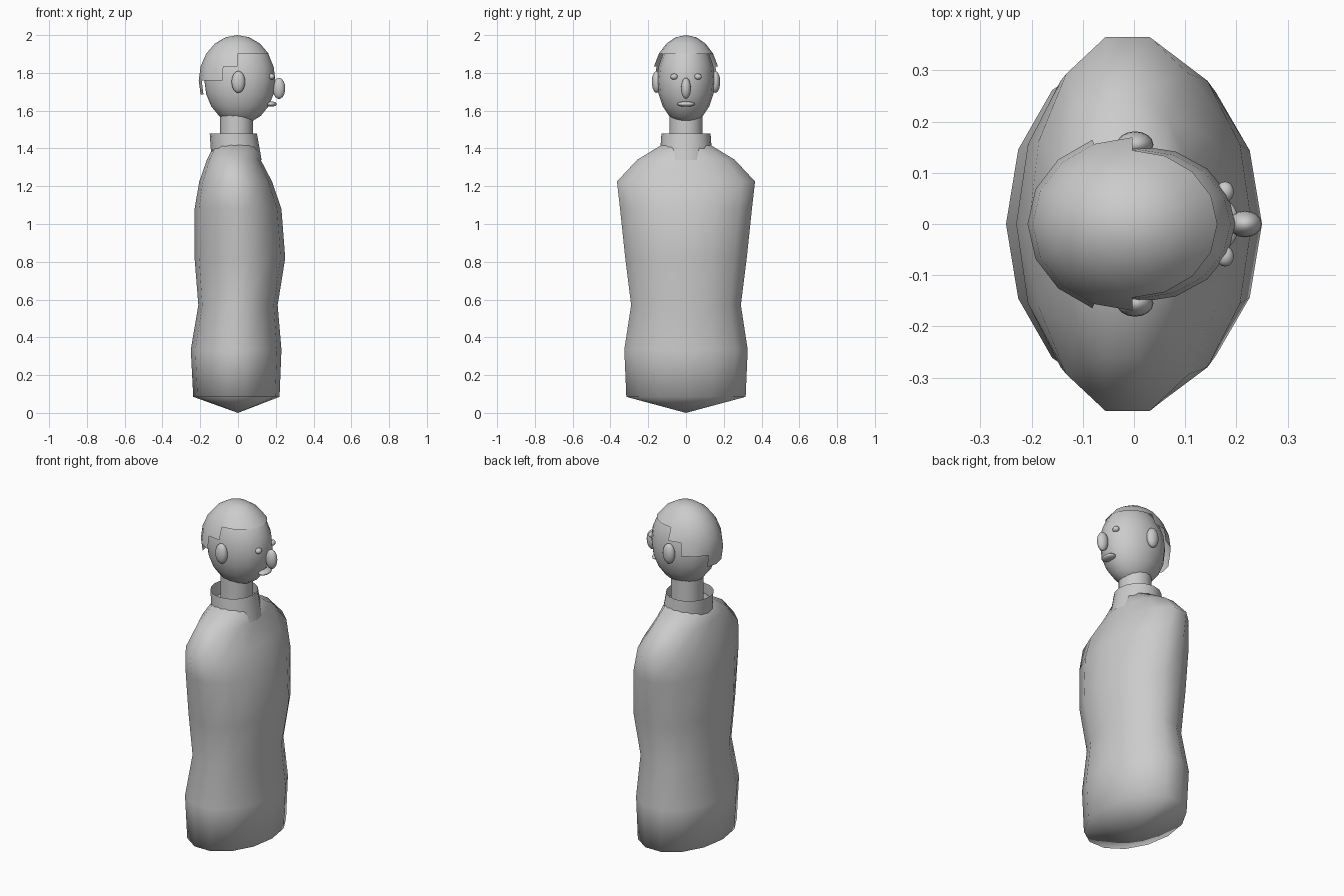
import bpy, bmesh
from math import sin, cos, pi, degrees, atan2, hypot
from mathutils import Matrix

old = bpy.data.objects.get("Cube")
if old:
    bpy.data.objects.remove(old, do_unlink=True)

clay = bpy.data.materials.new("plain_grey")
clay.use_nodes = True
grey = (0.6, 0.6, 0.6, 1)
clay.diffuse_color = grey
clay.node_tree.nodes["Principled BSDF"].inputs["Base Color"].default_value = grey


def finish(name, bm):
    for f in bm.faces:
        f.smooth = True
    mesh = bpy.data.meshes.new(name)
    bm.to_mesh(mesh)
    bm.free()
    mesh.materials.append(clay)
    obj = bpy.data.objects.new(name, mesh)
    bpy.context.collection.objects.link(obj)
    return obj


def loft(name, rings, sides, tip=None, cap=False):
    """Skin ellipse rings given as (z, back x, front x, half width)."""
    bm = bmesh.new()
    loops = []
    for z, back, front, half in rings:
        mid, rx = (back + front) / 2, (front - back) / 2
        angles = [2 * pi * i / sides for i in range(sides)]
        loops.append([bm.verts.new((mid + rx * cos(a), half * sin(a), z)) for a in angles])
    for low, high in zip(loops, loops[1:]):
        for i in range(sides):
            j = (i + 1) % sides
            bm.faces.new((low[i], low[j], high[j], high[i]))
    if tip:
        point = bm.verts.new(tip)
        for i in range(sides):
            bm.faces.new((loops[0][(i + 1) % sides], loops[0][i], point))
    if cap:
        bm.faces.new(loops[-1])
    return finish(name, bm)


def ellipsoid(name, centre, radii, keep=None):
    """Scaled sphere; keep(latitude, longitude from the front) trims faces."""
    bm = bmesh.new()
    bmesh.ops.create_uvsphere(bm, u_segments=16, v_segments=10, radius=1)
    if keep:
        drop = []
        for f in bm.faces:
            c = f.calc_center_median()
            lat = degrees(atan2(c.z, hypot(c.x, c.y)))
            lon = abs(degrees(atan2(c.y, c.x)))
            if not keep(lat, lon):
                drop.append(f)
        bmesh.ops.delete(bm, geom=drop, context='FACES')
    bm.transform(Matrix.Translation(centre) @ Matrix.Diagonal((*radii, 1)))
    return finish(name, bm)


# Torso with a shallow pointed underside
loft("torso", [
    (0.085, -0.237, 0.22, 0.324),
    (0.335, -0.25, 0.23, 0.335),
    (0.57, -0.21, 0.21, 0.298),
    (0.82, -0.23, 0.25, 0.33),
    (1.08, -0.23, 0.23, 0.358),
    (1.225, -0.205, 0.18, 0.375),
    (1.34, -0.165, 0.12, 0.265),
    (1.42, -0.125, 0.10, 0.13),
], 14, tip=(0, 0, 0), cap=True)

# Neck and open collar
loft("neck", [(1.38, -0.095, 0.08, 0.088), (1.6, -0.095, 0.08, 0.088)], 16)
loft("collar", [(1.34, -0.14, 0.125, 0.14), (1.48, -0.15, 0.10, 0.13)], 16)

# Head and stepped hair shell
ellipsoid("head", (0.01, 0, 1.76), (0.188, 0.153, 0.232))
ellipsoid("hair", (-0.003, 0, 1.76), (0.205, 0.178, 0.24),
          lambda lat, lon: lat > 36 or (lat > 18 and lon > 90)
          or (lat > 0 and lon > 112) or (lat > -18 and lon > 157))

# Face
ellipsoid("nose", (0.217, 0, 1.718), (0.033, 0.026, 0.056))
ellipsoid("mouth", (0.175, 0, 1.635), (0.03, 0.047, 0.014))
for side, s in (("left", 1), ("right", -1)):
    ellipsoid(side + "_eye", (0.178, s * 0.063, 1.78), (0.017, 0.02, 0.016))
    ellipsoid(side + "_ear", (0.002, s * 0.155, 1.752), (0.036, 0.026, 0.058))
